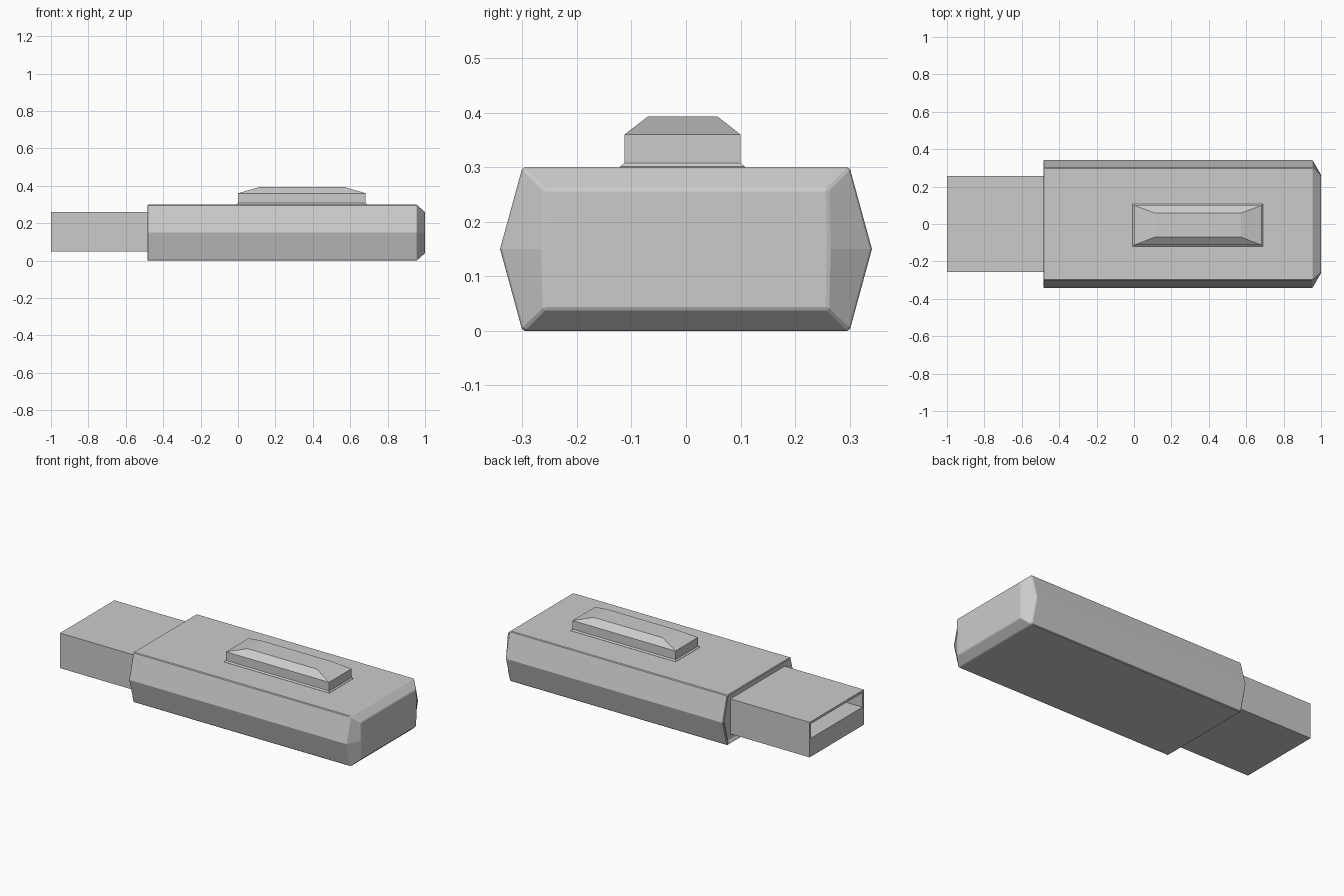
import bpy, bmesh, math

if "Cube" in bpy.data.objects:
    bpy.data.objects.remove(bpy.data.objects["Cube"])


def loft(name, rings, bevel=0.0):
    """Skin a series of equal-length point rings and cap both ends."""
    bm = bmesh.new()
    loops = [[bm.verts.new(p) for p in ring] for ring in rings]
    n = len(loops[0])
    for a, b in zip(loops, loops[1:]):
        for i in range(n):
            j = (i + 1) % n
            bm.faces.new((a[i], a[j], b[j], b[i]))
    bm.faces.new(loops[0][::-1])
    bm.faces.new(loops[-1])
    bmesh.ops.recalc_face_normals(bm, faces=bm.faces)
    mesh = bpy.data.meshes.new(name)
    bm.to_mesh(mesh)
    bm.free()
    obj = bpy.data.objects.new(name, mesh)
    bpy.context.collection.objects.link(obj)
    if bevel:
        mod = obj.modifiers.new("edge_bevel", 'BEVEL')
        mod.width = bevel
        mod.segments = 1
        mod.limit_method = 'ANGLE'
        mod.angle_limit = math.radians(35)
    return obj


def hex_ring(x, flat, mid, z0, z1):
    zm = (z0 + z1) / 2
    return [(x, -flat, z0), (x, flat, z0), (x, mid, zm),
            (x, flat, z1), (x, -flat, z1), (x, -mid, zm)]


def end_rect(x, y, z0, z1):
    return [(x, -y, z0), (x, y, z0), (x, y, z1), (x, -y, z1)]


def flat_rect(z, x0, x1, y0, y1):
    return [(x0, y0, z), (x1, y0, z), (x1, y1, z), (x0, y1, z)]


# Six-sided case: shallow recessed socket end, chamfered rear end
loft("case", [
    hex_ring(-0.475, 0.282, 0.318, 0.018, 0.282),
    hex_ring(-0.485, 0.290, 0.328, 0.010, 0.290),
    hex_ring(-0.485, 0.300, 0.341, 0.0, 0.300),
    hex_ring(0.955, 0.300, 0.341, 0.0, 0.300),
    hex_ring(1.0, 0.260, 0.262, 0.040, 0.260),
], bevel=0.004)

# Metal plug with a slot open at its tip
loft("plug", [
    end_rect(-0.46, 0.257, 0.05, 0.26),
    end_rect(-1.0, 0.257, 0.05, 0.26),
    end_rect(-1.0, 0.243, 0.16, 0.246),
    end_rect(-0.50, 0.243, 0.16, 0.246),
])

# Slide button with flared foot and sloping top
loft("slide_button", [
    flat_rect(0.295, -0.008, 0.69, -0.121, 0.108),
    flat_rect(0.301, -0.008, 0.69, -0.121, 0.108),
    flat_rect(0.308, 0.0, 0.683, -0.113, 0.100),
    flat_rect(0.360, 0.0, 0.683, -0.113, 0.100),
    flat_rect(0.393, 0.112, 0.572, -0.070, 0.058),
])
